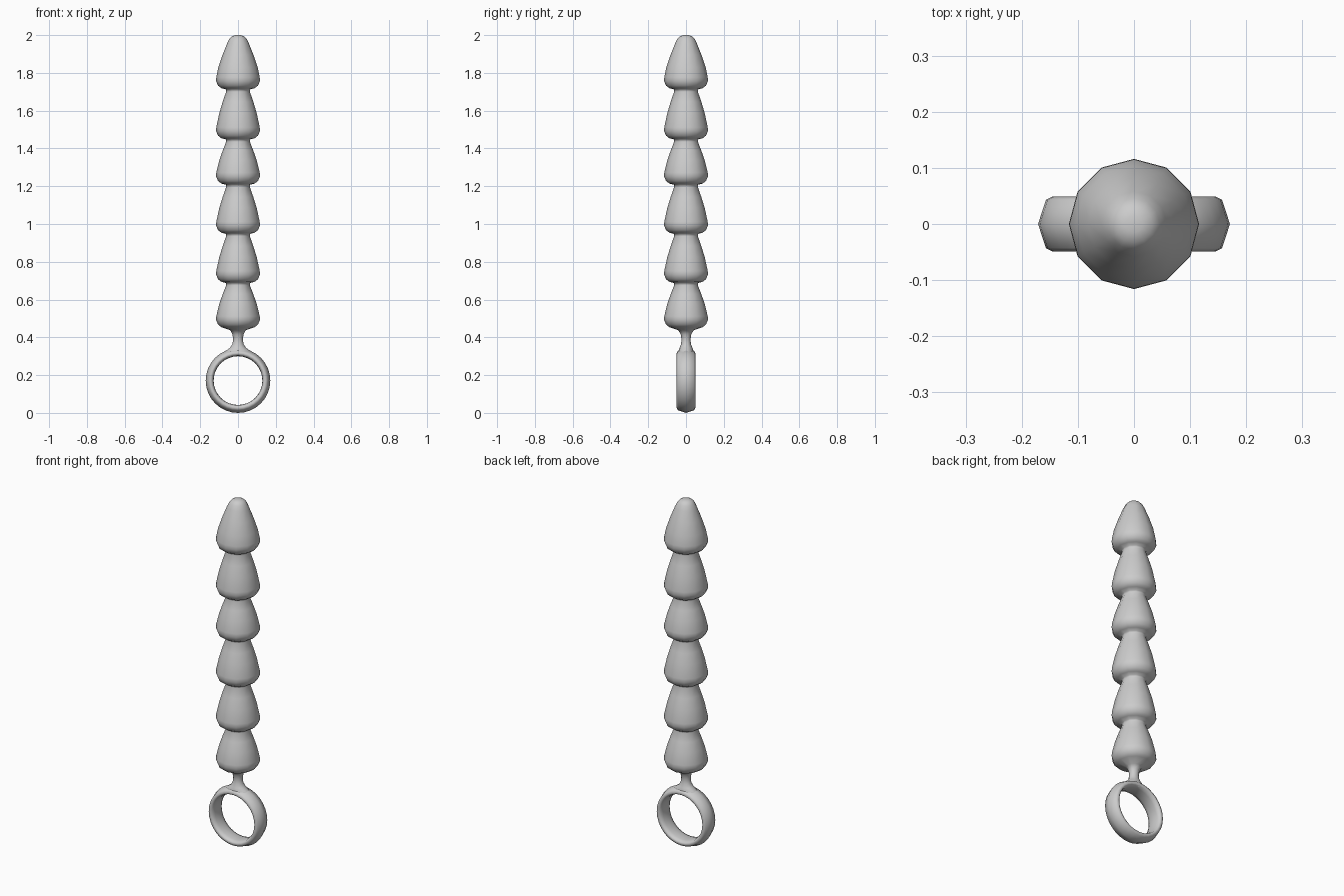
import bpy, bmesh, math

cube = bpy.data.objects.get("Cube")
if cube:
    bpy.data.objects.remove(cube)

grey = bpy.data.materials.new("light grey")
grey.use_nodes = True
grey.diffuse_color = (0.6, 0.6, 0.6, 1)
grey.node_tree.nodes["Principled BSDF"].inputs["Base Color"].default_value = (0.6, 0.6, 0.6, 1)


def finish(bm, name):
    bmesh.ops.recalc_face_normals(bm, faces=bm.faces)
    mesh = bpy.data.meshes.new(name)
    bm.to_mesh(mesh)
    bm.free()
    for face in mesh.polygons:
        face.use_smooth = True
    mesh.materials.append(grey)
    obj = bpy.data.objects.new(name, mesh)
    bpy.context.collection.objects.link(obj)
    return obj


def bridge(bm, a, b):
    n = len(a)
    for i in range(n):
        bm.faces.new((a[i], a[(i + 1) % n], b[(i + 1) % n], b[i]))


def stack(name, sections, sides=12):
    """Skin elliptical sections (x radius, y radius, z) and cap both ends."""
    bm = bmesh.new()
    rings = []
    for rx, ry, z in sections:
        angles = [math.tau * i / sides for i in range(sides)]
        rings.append([bm.verts.new((rx * math.cos(t), ry * math.sin(t), z)) for t in angles])
    for a, b in zip(rings, rings[1:]):
        bridge(bm, a, b)
    bm.faces.new(rings[0])
    bm.faces.new(rings[-1])
    return finish(bm, name)


# Flared stem that joins the pull ring to the shaft
sections = [(0.085, 0.042, 0.305), (0.065, 0.04, 0.328), (0.042, 0.034, 0.345),
            (0.029, 0.026, 0.365), (0.026, 0.024, 0.39), (0.029, 0.028, 0.415),
            (0.04, 0.04, 0.437)]

# Tapered beads, each a rounded skirt narrowing into the next neck
bottoms = [0.45, 0.69, 0.95, 1.21, 1.45, 1.715]
skirt = [(0.088, 0.004), (0.106, 0.018), (0.116, 0.042), (0.115, 0.062)]
for i, z in enumerate(bottoms):
    if i:
        sections.append((0.064, 0.064, z - 0.002))
    sections += [(r, r, z + h) for r, h in skirt]
    if i < len(bottoms) - 1:
        low, high = z + 0.062, bottoms[i + 1] - 0.015
        for r, f in ((0.099, 0.4), (0.081, 0.72), (0.063, 1)):
            sections.append((r, r, low + (high - low) * f))

# Rounded tip
sections += [(r, r, z) for r, z in ((0.104, 1.83), (0.082, 1.895), (0.058, 1.955),
                                    (0.046, 1.98), (0.033, 1.994), (0.015, 2.0))]
stack("beaded_shaft", sections)

# Pull ring with a rounded band section (radius, half width)
bm = bmesh.new()
band = [(0.171, 0), (0.157, 0.043), (0.145, 0.049), (0.136, 0.045), (0.13, 0.025),
        (0.129, 0), (0.13, -0.025), (0.136, -0.045), (0.145, -0.049), (0.157, -0.043)]
count = 32
loops = []
for i in range(count):
    t = math.tau * i / count
    loops.append([bm.verts.new((r * math.cos(t), y, 0.171 + r * math.sin(t))) for r, y in band])
for i in range(count):
    bridge(bm, loops[i], loops[(i + 1) % count])
finish(bm, "pull_ring")
